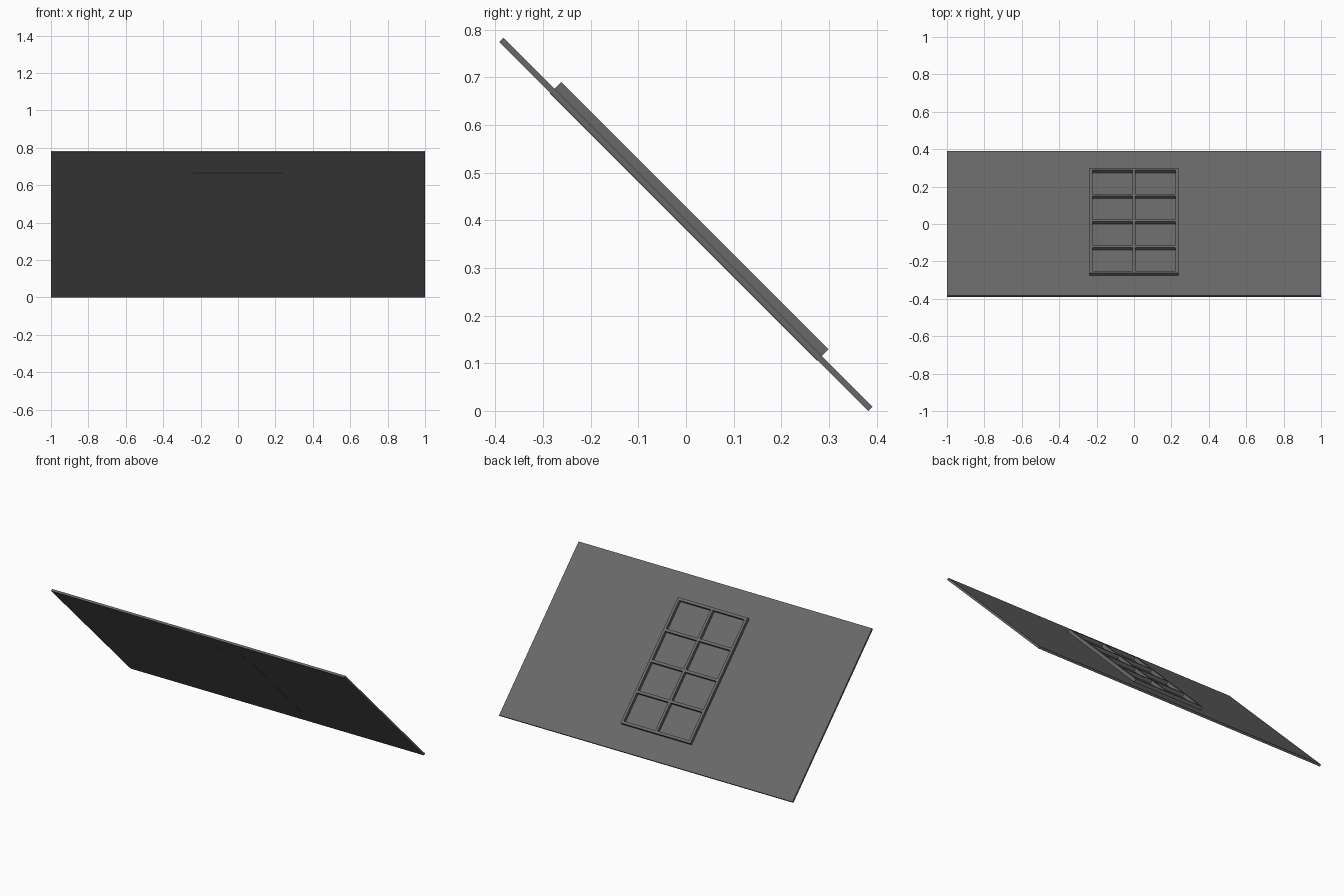
import bpy
import math
from mathutils import Matrix

if "Cube" in bpy.data.objects:
    bpy.data.objects.remove(bpy.data.objects["Cube"])

# Single flat grey
grey = bpy.data.materials.new("dark_grey")
grey.diffuse_color = (0.14, 0.14, 0.14, 1.0)
grey.use_nodes = True
grey.node_tree.nodes["Principled BSDF"].inputs["Base Color"].default_value = grey.diffuse_color

# Whole panel is modelled flat, then tilted 45 degrees and lifted onto z = 0
LENGTH, THICK = 1.095, 0.0125
TILT = Matrix.Translation((0, 0, (LENGTH + THICK) / 2 / math.sqrt(2))) @ Matrix.Rotation(math.radians(-45), 4, 'X')


def box(name, x0, x1, y0, y1, z0, z1):
    bpy.ops.mesh.primitive_cube_add(size=1)
    ob = bpy.context.object
    ob.name = name
    size = Matrix.Diagonal((x1 - x0, y1 - y0, z1 - z0, 1))
    centre = Matrix.Translation(((x0 + x1) / 2, (y0 + y1) / 2, (z0 + z1) / 2))
    ob.data.transform(TILT @ centre @ size)
    ob.data.materials.append(grey)
    return ob


# Sloping roof slab
box("roof_slab", -1, 1, -LENGTH / 2, LENGTH / 2, -THICK / 2, THICK / 2)

# Window: backing plate shows slightly below the slab, frame stands above it
W, L, BAR = 0.238, 0.3965, 0.016
BOTTOM, TOP = -0.0078, 0.0262
box("window_backing", -W, W, -L, L, BOTTOM, 0)

# Outer frame
for side, name in ((-1, "left"), (1, "right")):
    a, b = sorted((side * W, side * (W - BAR)))
    box("frame_" + name, a, b, -L, L, 0, TOP)
for side, name in ((-1, "upper"), (1, "lower")):
    a, b = sorted((side * L, side * (L - BAR)))
    box("frame_" + name, -W + BAR, W - BAR, a, b, 0, TOP)

# Glazing bars: one upright, three cross bars on each side of it
HALF = BAR / 2
box("upright_bar", -HALF, HALF, -L + BAR, L - BAR, 0, TOP)
pitch = (2 * L - BAR) / 4
for i in (-1, 0, 1):
    y = i * pitch
    box("cross_bar_left", -W + BAR, -HALF, y - HALF, y + HALF, 0, TOP)
    box("cross_bar_right", HALF, W - BAR, y - HALF, y + HALF, 0, TOP)
